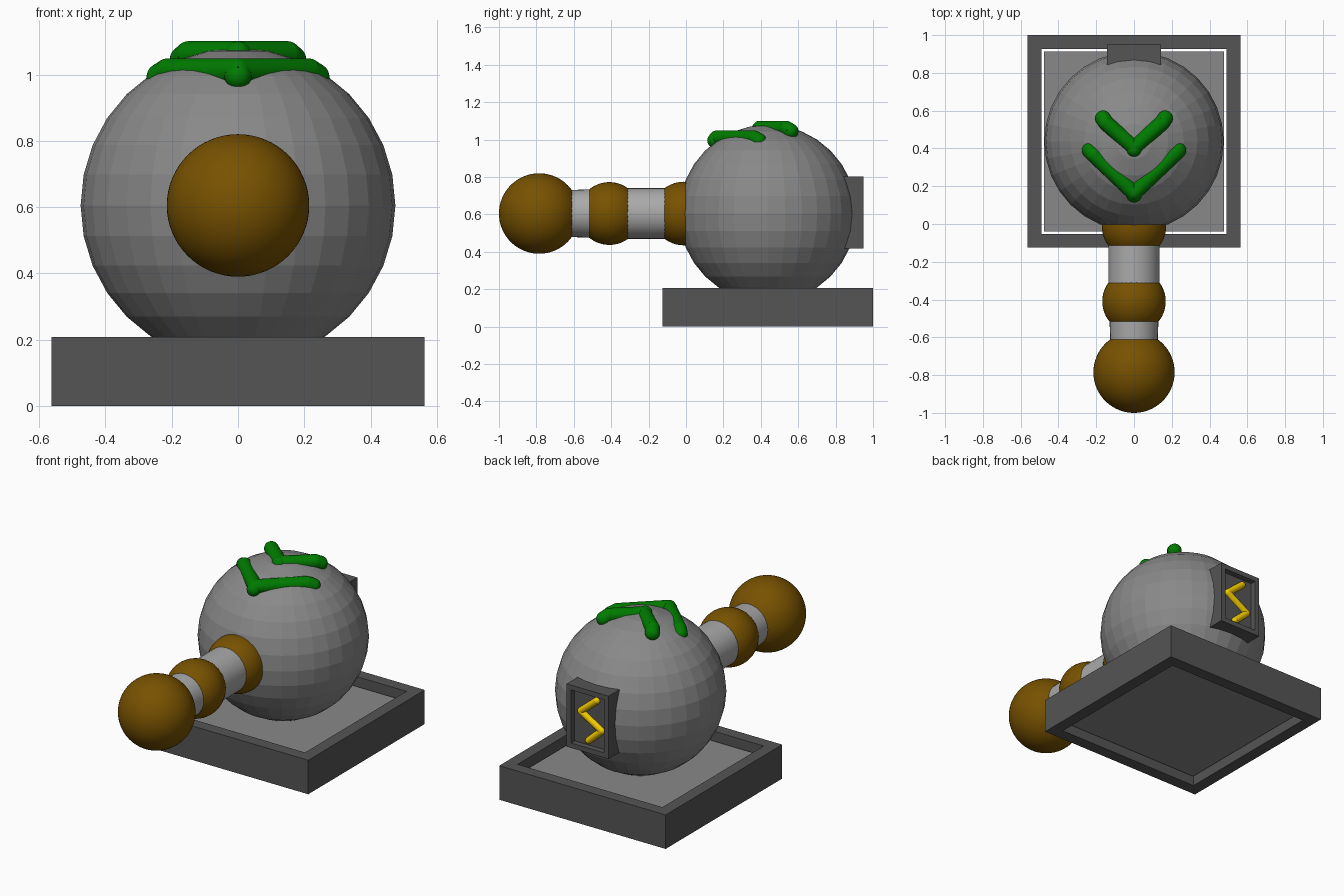
import bpy, bmesh, math
from mathutils import Matrix, Vector

if "Cube" in bpy.data.objects:
    bpy.data.objects.remove(bpy.data.objects["Cube"])

CY, CZ = 0.4375, 0.605          # centre of the round body


def material(name, rgb):
    m = bpy.data.materials.new(name)
    m.diffuse_color = (*rgb, 1)
    m.use_nodes = True
    m.node_tree.nodes["Principled BSDF"].inputs["Base Color"].default_value = m.diffuse_color
    return m


brown = material("brown", (0.185, 0.083, 0.0))
green = material("green", (0.0, 0.2, 0.0))
yellow = material("yellow", (0.9, 0.6, 0.0))
dark_grey = material("dark_grey", (0.09, 0.09, 0.09))
mid_grey = material("mid_grey", (0.25, 0.25, 0.25))
light_grey = material("light_grey", (0.40, 0.40, 0.40))


def finish(name, bm, mat=None, smooth=False):
    bmesh.ops.recalc_face_normals(bm, faces=bm.faces[:])
    me = bpy.data.meshes.new(name)
    bm.to_mesh(me)
    bm.free()
    ob = bpy.data.objects.new(name, me)
    bpy.context.collection.objects.link(ob)
    if mat:
        me.materials.append(mat)
    if smooth:
        bpy.ops.object.select_all(action='DESELECT')
        ob.select_set(True)
        bpy.context.view_layer.objects.active = ob
        bpy.ops.object.shade_smooth_by_angle(angle=math.radians(40))
    return ob


def ball(name, loc, r, seg, rings, mat=None, smooth=True):
    bm = bmesh.new()
    bmesh.ops.create_uvsphere(bm, u_segments=seg, v_segments=rings, radius=r,
                              matrix=Matrix.Translation(loc))
    return finish(name, bm, mat, smooth)


def rods(name, points, r, mat=None, seg=32, round_joints=True, r_end=None):
    """Straight rods through the points, with balls at ends and bends."""
    bm = bmesh.new()
    pts = [Vector(p) for p in points]
    for a, b in zip(pts, pts[1:]):
        turn = (b - a).to_track_quat('Z', 'Y').to_matrix().to_4x4()
        bmesh.ops.create_cone(bm, cap_ends=True, segments=seg, radius1=r,
                              radius2=r_end or r, depth=(b - a).length,
                              matrix=Matrix.Translation((a + b) / 2) @ turn)
    if round_joints:
        for p in pts:
            bmesh.ops.create_uvsphere(bm, u_segments=seg, v_segments=seg // 2, radius=r,
                                      matrix=Matrix.Translation(p))
    return finish(name, bm, mat, True)


def box(name, lo, hi, mat):
    lo, hi = Vector(lo), Vector(hi)
    bm = bmesh.new()
    bmesh.ops.create_cube(bm, size=1, matrix=Matrix.Translation((lo + hi) / 2)
                          @ Matrix.Diagonal((*(hi - lo), 1)))
    return finish(name, bm, mat)


def frame(name, half_u, half_v, rim, depth, matrix, mat):
    """Rectangular open frame; local z runs through the opening."""
    bm = bmesh.new()
    rings = []
    for inset, z in ((0, 0), (0, depth), (rim, depth), (rim, 0)):
        u, v = half_u - inset, half_v - inset
        rings.append([bm.verts.new(matrix @ Vector((x, y, z)))
                      for x, y in ((-u, -v), (u, -v), (u, v), (-u, v))])
    for i in range(4):
        a, b = rings[i], rings[(i + 1) % 4]
        for j in range(4):
            k = (j + 1) % 4
            bm.faces.new((a[j], a[k], b[k], b[j]))
    return finish(name, bm, mat)


# Square base: open frame with a recessed floor panel
frame("base_frame", 0.5625, 0.5625, 0.073, 0.208, Matrix.Translation((0, CY, 0)), dark_grey)
box("base_floor", (-0.476, CY - 0.476, 0.05), (0.476, CY + 0.476, 0.155), mid_grey)

# Faceted round body
ball("body", (0, CY, CZ), 0.475, 32, 16, mid_grey, smooth=False)

# Barrel: two tubes and three balls reaching forwards
rods("barrel_inner_tube", [(0, 0.05, CZ), (0, -0.41, CZ)], 0.136, light_grey,
     round_joints=False)
rods("barrel_outer_tube", [(0, -0.41, CZ), (0, -0.75, CZ)], 0.134, light_grey,
     round_joints=False, r_end=0.12)
ball("barrel_collar", (0, -0.012, CZ), 0.17, 48, 24, brown)
ball("barrel_middle_ball", (0, -0.41, CZ), 0.168, 48, 24, brown)
ball("barrel_tip_ball", (0, -0.785, CZ), 0.215, 64, 32, brown)

# Two V-shaped ridges half sunk into the body, drooping at their outer ends
for name, w, y_end, y_tip, z, tip_drop in (
        ("rear_chevron", 0.165, 0.56, 0.395, 1.06, 0.0),
        ("front_chevron", 0.235, 0.39, 0.155, 1.008, 0.012)):
    arm = [(w, y_end, z - 0.015), (w * 0.9, y_end - 0.025, z), (0, y_tip + 0.01, z)]
    rods(name, arm + [(0, y_tip, z - tip_drop)]
         + [(-x, y, h) for x, y, h in reversed(arm)], 0.041, green)

# Back plate: small frame, recessed panel and a zigzag bolt ornament
to_back = Matrix.Translation((0, 0.95, 0.61)) @ Matrix.Rotation(math.radians(90), 4, 'X')
frame("back_plate_frame", 0.142, 0.192, 0.03, 0.11, to_back, dark_grey)
box("back_plate_panel", (-0.112, 0.845, 0.448), (0.112, 0.915, 0.772), dark_grey)
rods("back_zigzag_bolt", [(-0.04, 0.918, 0.735), (0.068, 0.918, 0.645),
                          (-0.075, 0.918, 0.56), (0.015, 0.918, 0.478)],
     0.02, yellow, seg=16)
